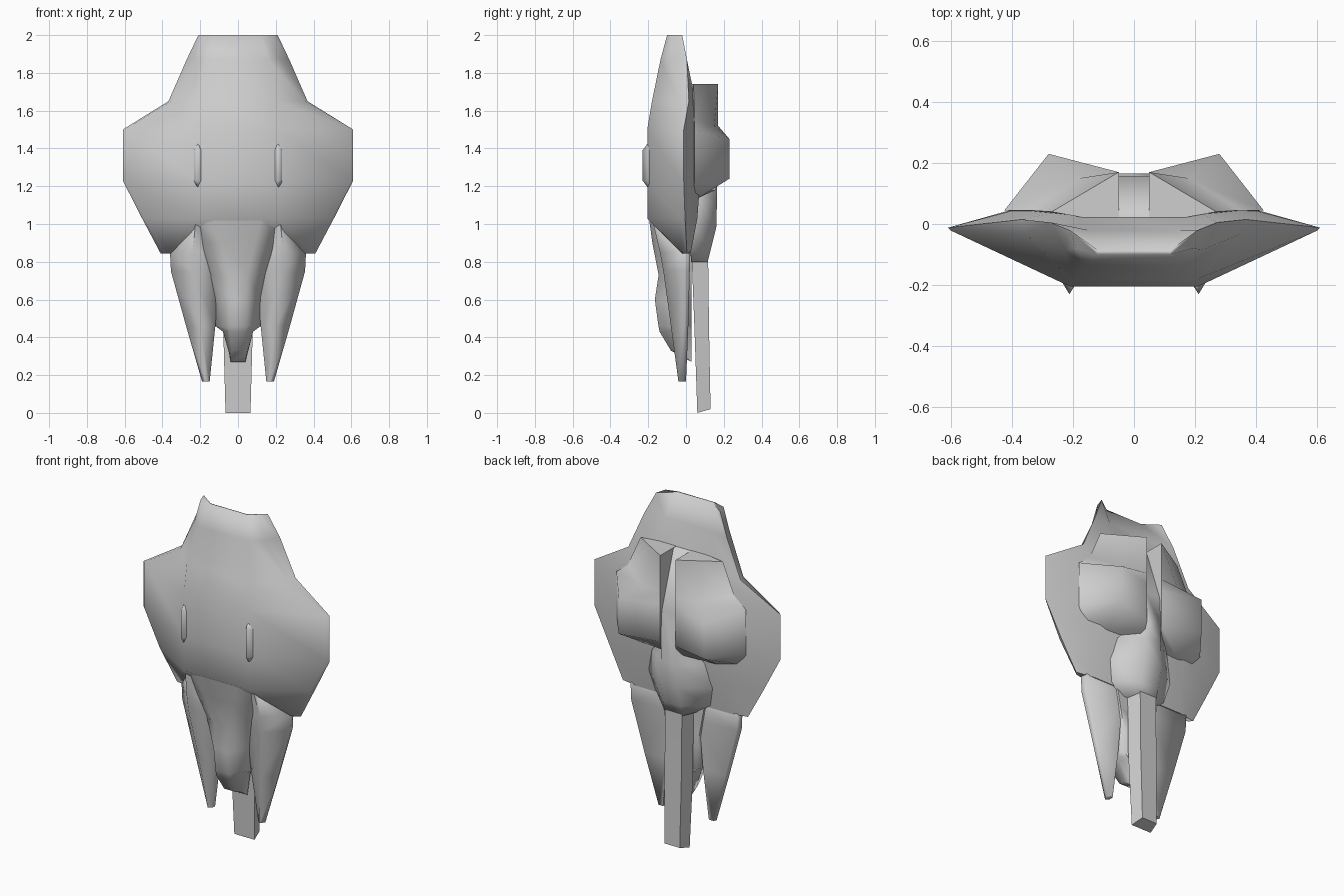
import bpy, bmesh, math

cube = bpy.data.objects.get("Cube")
if cube:
    bpy.data.objects.remove(cube, do_unlink=True)

grey = bpy.data.materials.new("hull_grey")
grey.use_nodes = True
COLOUR = (0.62, 0.62, 0.62, 1)
grey.diffuse_color = COLOUR
grey.node_tree.nodes["Principled BSDF"].inputs["Base Color"].default_value = COLOUR


def loft(name, rings, mirror=False, angle=75):
    """Skin a stack of equal-length rings, cap both ends, optionally mirror in x."""
    bm = bmesh.new()
    rows = [[bm.verts.new(p) for p in ring] for ring in rings]
    for a, b in zip(rows, rows[1:]):
        for i in range(len(a)):
            j = (i + 1) % len(a)
            bm.faces.new((a[i], a[j], b[j], b[i]))
    bm.faces.new(rows[0])
    bm.faces.new(rows[-1])
    bmesh.ops.remove_doubles(bm, verts=bm.verts, dist=0.0005)
    bmesh.ops.recalc_face_normals(bm, faces=bm.faces)
    mesh = bpy.data.meshes.new(name)
    bm.to_mesh(mesh)
    bm.free()
    mesh.materials.append(grey)
    obj = bpy.data.objects.new(name, mesh)
    bpy.context.collection.objects.link(obj)
    if mirror:
        obj.modifiers.new("Mirror", 'MIRROR').use_mirror_merge = False
    bpy.ops.object.select_all(action='DESELECT')
    obj.select_set(True)
    bpy.context.view_layer.objects.active = obj
    bpy.ops.object.shade_smooth_by_angle(angle=math.radians(angle))
    return obj


def symmetric(half):
    """Complete a ring from its +x half, listed front to back."""
    return half + [(-x, y, z) for x, y, z in reversed(half)]


# Main hull: z, front half width and y, shoulder x and y, tip x and y, back half width and y
hull = [
    (2.0, .12, -.10, .19, -.08, .21, -.02, .12, -.085),
    (1.87, .16, -.135, .225, -.085, .272, .005, .15, -.02),
    (1.65, .21, -.18, .355, -.03, .368, .015, .20, .05),
    (1.5, .21, -.205, .6, -.022, .61, -.012, .30, .07),
    (1.23, .21, -.205, .6, -.022, .61, -.012, .30, .075),
    (1.03, .21, -.205, .495, -.03, .508, -.005, .28, .06),
    (.845, .36, -.02, .39, -.015, .41, .005, .30, .025),
]
loft("main_hull", [symmetric([(fw, fy, z), (sx, sy, z), (tx, ty, z), (bw, by, z)])
                   for z, fw, fy, sx, sy, tx, ty, bw, by in hull])

# Front nose plate tapering down to a blunt muzzle: z, ridge half width, ridge y, side x, side y
nose = [
    (1.08, .14, -.203, .22, -.185),
    (.90, .09, -.178, .19, -.13),
    (.73, .05, -.145, .15, -.08),
    (.60, .045, -.165, .12, -.06),
    (.46, .045, -.146, .12, -.035),
    (.43, .045, -.14, .08, -.03),
]
nose_rings = [symmetric([(rw, ry, z), (sx, sy, z), (sx * .8, .03, z)]) for z, rw, ry, sx, sy in nose]
nose_rings.append(symmetric([(.035, -.08, .33), (.045, -.03, .31), (.04, .03, .27)]))
loft("nose_plate", nose_rings)

# Pair of long front prongs: z, outer x, ridge x, ridge y, inner x, back y
prong = [
    (1.05, .23, .22, -.185, .19, -.10),
    (.85, .36, .24, -.138, .10, .02),
    (.75, .355, .24, -.12, .10, .02),
    (.46, .275, .20, -.08, .12, .012),
    (.165, .19, .17, -.04, .15, 0),
]
loft("front_prong", [[(ox, -.015 if z < 1 else -.15, z), (rx, ry, z),
                      (ix, ry * .6, z), (ix, by, z), (ox - .01, by, z)]
                     for z, ox, rx, ry, ix, by in prong], mirror=True)

# Pair of back pods: upright wedge on top, bulging faceted body, sloped underside
loft("back_pod", [
    [(.05, .0, 1.742), (.05, .17, 1.742), (.16, .105, 1.742), (.27, .04, 1.742)],
    [(.05, .0, 1.52), (.05, .17, 1.52), (.18, .15, 1.52), (.35, .045, 1.56)],
    [(.05, .0, 1.45), (.05, .17, 1.45), (.28, .23, 1.45), (.425, .045, 1.5)],
    [(.05, .0, 1.23), (.05, .17, 1.23), (.28, .23, 1.24), (.425, .045, 1.23)],
    [(.05, .0, 1.12), (.05, .155, 1.18), (.25, .07, 1.14), (.37, .04, 1.16)],
], mirror=True)

# Spine rising between the pods and flaring out below them
spine = [
    (1.74, .05, .045, .05, 0),
    (1.41, .05, .155, .05, 0),
    (1.24, .05, .165, .06, .05),
    (1.12, .05, .164, .17, .075),
    (.98, .055, .16, .21, .05),
    (.86, .06, .13, .18, .03),
    (.80, .06, .115, .10, .02),
]
loft("back_spine", [symmetric([(bw, 0, z), (bw, by, z), (rw, ry, z)])
                    for z, rw, ry, bw, by in spine])

# Flat tail blade, narrower at the back
loft("tail_blade", [
    symmetric([(.07, .03, .83), (.055, .117, .83)]),
    symmetric([(.078, .045, .44), (.055, .122, .44)]),
    symmetric([(.066, .06, 0), (.05, .13, .02)]),
])

# Slim pair of fins on the front face
loft("front_fin", [[(.21 - w, -.19, z), (.212, y, z), (.212 + w, -.19, z)]
                   for z, w, y in [(1.43, .01, -.2), (1.39, .024, -.23),
                                   (1.23, .024, -.23), (1.19, .01, -.2)]],
     mirror=True, angle=120)
